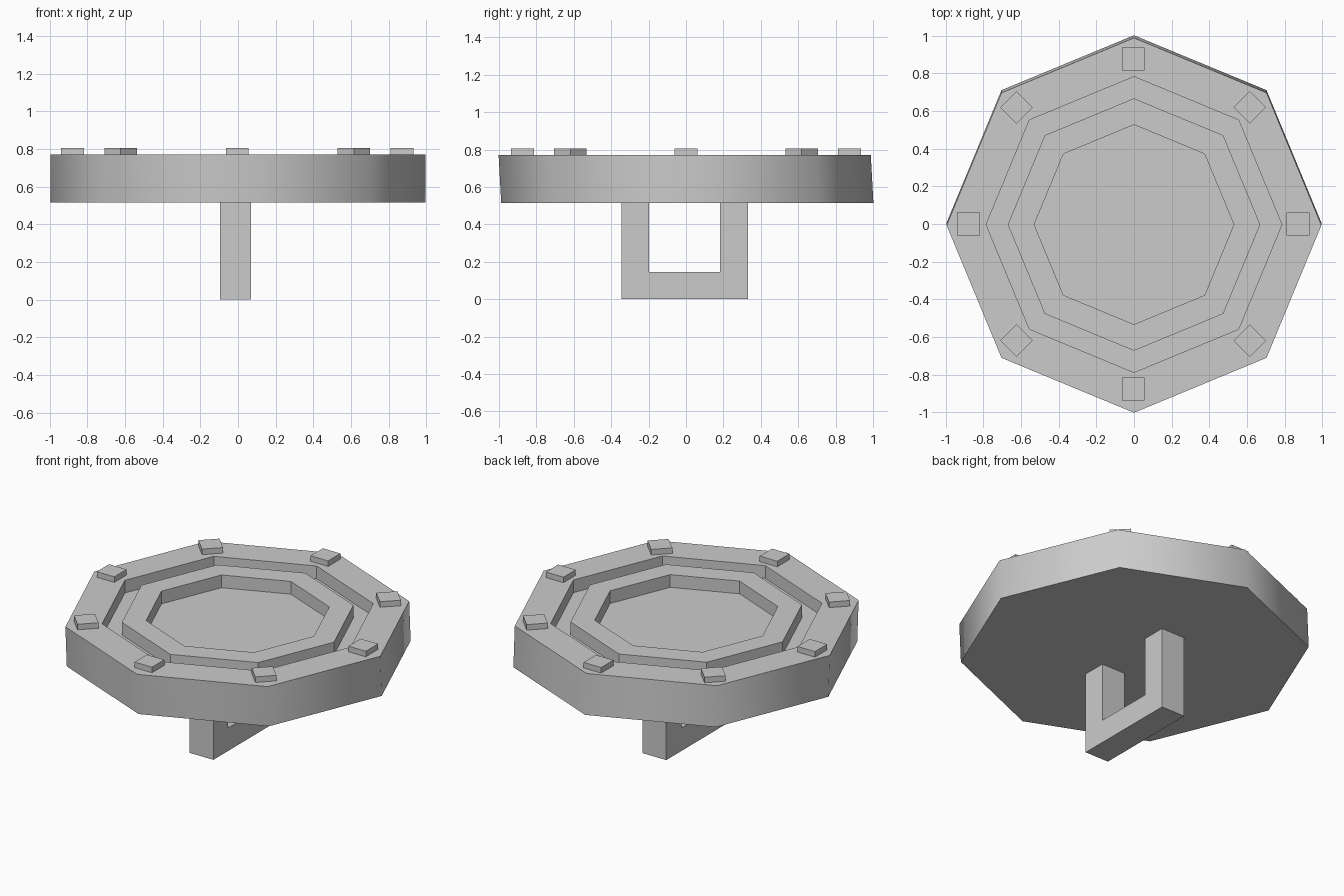
import bpy, bmesh
from math import cos, sin, pi

old = bpy.data.objects.get("Cube")
if old:
    bpy.data.objects.remove(old, do_unlink=True)

grey = bpy.data.materials.new("plain_grey")
grey.use_nodes = True
grey.diffuse_color = (0.6, 0.6, 0.6, 1)
grey.node_tree.nodes["Principled BSDF"].inputs["Base Color"].default_value = (0.6, 0.6, 0.6, 1)

SIDES = 8
TOP, BASE, GROOVE = 0.77, 0.515, 0.69


def finish(bm, name):
    bmesh.ops.recalc_face_normals(bm, faces=bm.faces)
    mesh = bpy.data.meshes.new(name)
    bm.to_mesh(mesh)
    bm.free()
    mesh.materials.append(grey)
    obj = bpy.data.objects.new(name, mesh)
    bpy.context.collection.objects.link(obj)
    return obj


def box(name, centre, size, turn=0):
    bm = bmesh.new()
    bmesh.ops.create_cube(bm, size=1)
    for v in bm.verts:
        v.co = [c * s for c, s in zip(v.co, size)]
    obj = finish(bm, name)
    obj.location = centre
    obj.rotation_euler.z = turn
    return obj


# Octagonal plate: rim, ring groove and recessed centre, with a slight lean
# Each ring of the profile is (radius, height, y offset)
profile = [(0.995, BASE, 0.007), (0.995, TOP, -0.007),
           (0.785, TOP, -0.003), (0.785, GROOVE, -0.003),
           (0.67, GROOVE, -0.003), (0.67, TOP, -0.003),
           (0.53, TOP, -0.003), (0.53, GROOVE, -0.003)]
bm = bmesh.new()
rings = [[bm.verts.new((r * cos(2 * pi * i / SIDES), y + r * sin(2 * pi * i / SIDES), z))
          for i in range(SIDES)] for r, z, y in profile]
for level, (low, high) in enumerate(zip(rings, rings[1:])):
    for i in range(SIDES):
        j = (i + 1) % SIDES
        face = bm.faces.new((low[i], low[j], high[j], high[i]))
        face.smooth = level == 0  # only the outer wall is rounded in shading
bm.faces.new(rings[0][::-1])
bm.faces.new(rings[-1])
for edge in bm.edges:
    edge.smooth = all(f.smooth for f in edge.link_faces)
finish(bm, "octagonal_plate")

# Small square studs near each corner of the rim
for i in range(SIDES):
    a = 2 * pi * i / SIDES
    box(f"rim_stud_{i + 1}", (0.875 * cos(a) - 0.004, 0.875 * sin(a), 0.783),
        (0.122, 0.122, 0.044), a)

# Square-section grip loop under the plate
outline = [(-0.345, 0), (0.332, 0), (0.332, BASE), (0.182, BASE),
           (0.182, 0.145), (-0.197, 0.145), (-0.197, BASE), (-0.345, BASE)]
bm = bmesh.new()
grip = bm.faces.new([bm.verts.new((-0.095, y, z)) for y, z in outline])
extruded = bmesh.ops.extrude_face_region(bm, geom=[grip], use_keep_orig=True)
bmesh.ops.translate(bm, vec=(0.165, 0, 0),
                    verts=[g for g in extruded["geom"] if isinstance(g, bmesh.types.BMVert)])
finish(bm, "grip_handle")
